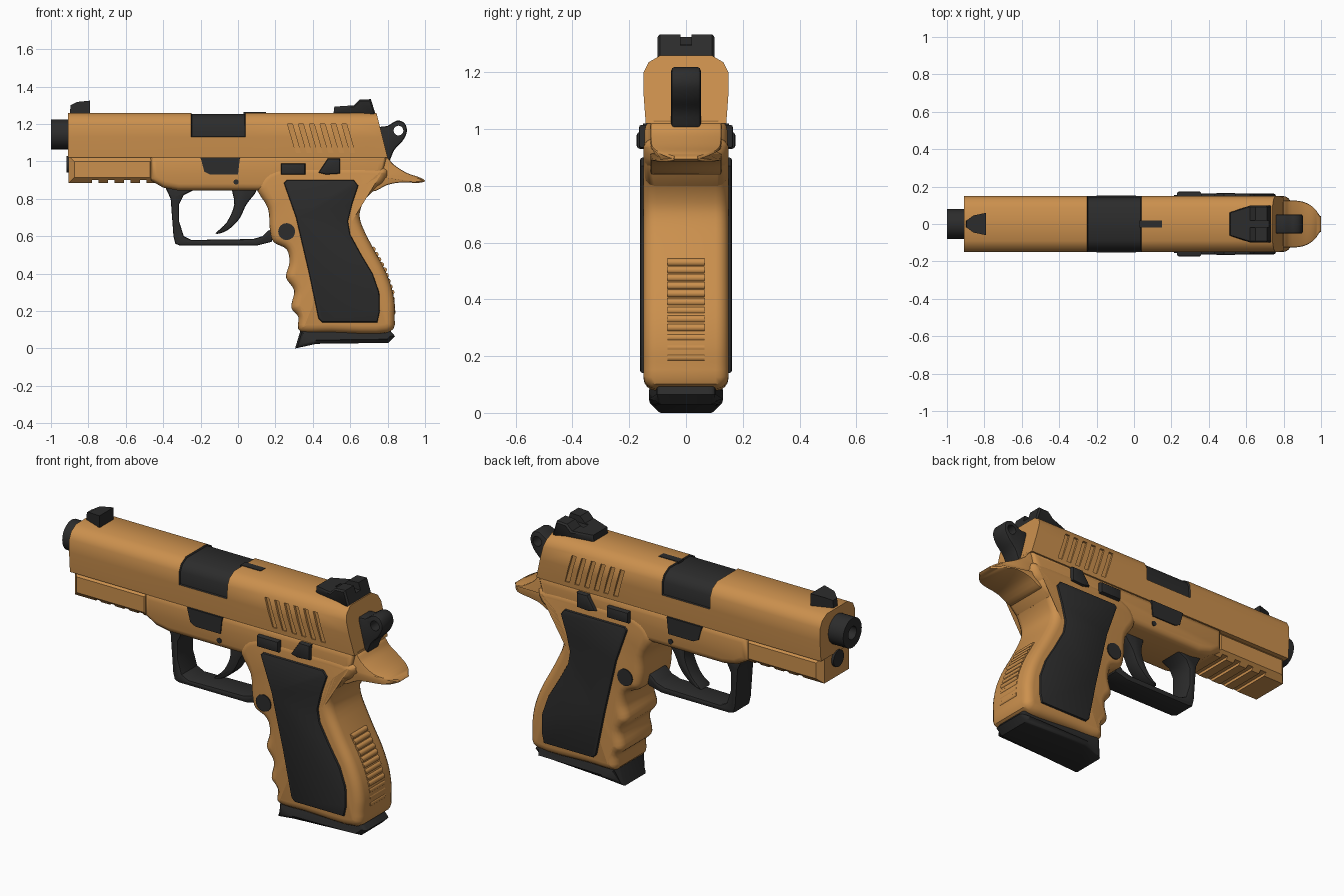
import bpy, bmesh, math
from mathutils import Matrix, Vector

if "Cube" in bpy.data.objects:
    bpy.data.objects.remove(bpy.data.objects["Cube"], do_unlink=True)


def material(name, rgb):
    m = bpy.data.materials.new(name)
    m.use_nodes = True
    m.diffuse_color = (*rgb, 1)
    m.node_tree.nodes["Principled BSDF"].inputs["Base Color"].default_value = (*rgb, 1)
    return m


TAN = material("tan", (0.60, 0.28, 0.075))
DARK = material("charcoal", (0.025, 0.025, 0.025))
parts = []


def finish(name, bm, *mats):
    bmesh.ops.recalc_face_normals(bm, faces=bm.faces[:])
    mesh = bpy.data.meshes.new(name)
    bm.to_mesh(mesh)
    bm.free()
    for m in mats:
        mesh.materials.append(m)
    obj = bpy.data.objects.new(name, mesh)
    bpy.context.collection.objects.link(obj)
    parts.append(obj)
    return obj


def smooth(pts, n=4):
    """Closed Catmull-Rom curve through the points."""
    p = [Vector(q) for q in pts]
    out = []
    for i in range(len(p)):
        a, b, c, d = (p[(i + k - 1) % len(p)] for k in range(4))
        for s in range(n):
            t = s / n
            out.append(0.5 * (2 * b + (c - a) * t + (2 * a - 5 * b + 4 * c - d) * t * t
                              + (3 * b - a - 3 * c + d) * t ** 3))
    return out


def plate(name, pts, half, mat, bevel=0.0, seg=3, y=0.0, width=None):
    """Side outline (x, z) extruded across y, with rounded rims and optional width rule."""
    bm = bmesh.new()
    face = bm.faces.new([bm.verts.new((p[0], -half, p[1])) for p in pts])
    ext = bmesh.ops.extrude_face_region(bm, geom=[face])["geom"]
    for v in ext:
        if isinstance(v, bmesh.types.BMVert):
            v.co.y = half
    bmesh.ops.recalc_face_normals(bm, faces=bm.faces[:])
    if bevel:
        rims = [e for e in bm.edges if abs(e.verts[0].co.y - e.verts[1].co.y) < 1e-5]
        bmesh.ops.bevel(bm, geom=rims, offset=bevel, offset_type='OFFSET', segments=seg,
                        profile=0.5, affect='EDGES', clamp_overlap=False)
    for v in bm.verts:
        v.co.y = v.co.y * (width(v.co) if width else 1) + y
    return finish(name, bm, mat)


def rod(name, center, r, half, axis, mat):
    bm = bmesh.new()
    turn = Matrix.Rotation(math.pi / 2, 4, 'Y' if axis == 'X' else 'X')
    bmesh.ops.create_cone(bm, cap_ends=True, segments=28, radius1=r, radius2=r, depth=2 * half,
                          matrix=Matrix.Translation(center) @ turn)
    return finish(name, bm, mat)


def cut(obj, cutter):
    mod = obj.modifiers.new("cut", 'BOOLEAN')
    mod.operation, mod.object, mod.solver = 'DIFFERENCE', cutter, 'EXACT'
    bpy.context.view_layer.objects.active = obj
    bpy.ops.object.modifier_apply(modifier=mod.name)
    parts.remove(cutter)
    bpy.data.objects.remove(cutter, do_unlink=True)


def box(x0, x1, z0, z1):
    return [(x0, z0), (x1, z0), (x1, z1), (x0, z1)]


# Slide: cross-section swept along x, slanted at the rear, dark recessed port
side = [(0.142, 1.02), (0.15, 1.13), (0.149, 1.2), (0.132, 1.235), (0.09, 1.26)]
section = side + [(-y, z) for y, z in reversed(side)]
bm = bmesh.new()
rings = []
for x in (-0.91, -0.25, 0.04, 0.8):
    rings.append([bm.verts.new((x - (0.25 * (z - 1.02) if x > 0.5 else 0), y, z))
                  for y, z in section])
for a, b in zip(rings, rings[1:]):
    for i in range(len(a)):
        j = (i + 1) % len(a)
        bm.faces.new((a[i], a[j], b[j], b[i]))
bm.faces.new(rings[0])
bm.faces.new(rings[-1])
bmesh.ops.recalc_face_normals(bm, faces=bm.faces[:])
port = [f for f in bm.faces if -0.2 < f.calc_center_median().x < 0
        and f.calc_center_median().z > 1.13 and len(f.verts) == 4]
for f in port:
    f.material_index = 1
bmesh.ops.inset_region(bm, faces=port, thickness=0.004, depth=-0.008)
slide = finish("slide", bm, TAN, DARK)

# Slanted grip grooves on both sides of the slide
for s in (-1, 1):
    for i in range(6):
        x = 0.265 + i * 0.058
        groove = [(x, 1.2), (x + 0.026, 1.2), (x + 0.071, 1.045), (x + 0.045, 1.045)]
        cut(slide, plate("groove_cutter", groove, 0.1, TAN, y=s * 0.238))
plate("extractor_notch", box(0.03, 0.15, 1.25, 1.263), 0.02, DARK)

# Barrel and recoil rod
barrel = rod("barrel", (-0.94, 0, 1.145), 0.08, 0.06, 'X', DARK)
cut(barrel, rod("bore_cutter", (-1.0, 0, 1.145), 0.035, 0.05, 'X', DARK))
rod("recoil_rod", (-0.9, 0, 0.985), 0.045, 0.018, 'X', DARK)

# Frame: front rail with slots, then the middle
rail = plate("front_rail", box(-0.905, -0.44, 0.885, 1.03), 0.135, TAN, 0.03, 1)
for i in range(4):
    x = -0.78 + i * 0.085
    cut(rail, plate("slot_cutter", box(x, x + 0.035, 0.87, 0.9), 0.2, TAN))
plate("frame", [(-0.47, 1.03), (-0.47, 0.9), (-0.4, 0.86), (-0.32, 0.845), (0.12, 0.845),
                (0.25, 0.8), (0.68, 0.8), (0.76, 0.88), (0.8, 1.03)],
      0.146, TAN, 0.035, 3)

# Grip with finger waves
plate("grip", smooth([(0.1, 0.87), (0.16, 0.75), (0.17, 0.64), (0.19, 0.57), (0.26, 0.53),
                      (0.275, 0.46), (0.257, 0.38), (0.3, 0.31), (0.285, 0.22), (0.322, 0.17),
                      (0.335, 0.09), (0.5, 0.085), (0.8, 0.085), (0.838, 0.18), (0.828, 0.3),
                      (0.785, 0.42), (0.715, 0.55), (0.655, 0.68), (0.66, 0.76), (0.71, 0.84),
                      (0.78, 0.89), (0.78, 0.97), (0.5, 0.98), (0.2, 0.97)]),
      0.15, TAN, 0.045, 4)

# Tail sweeping back over the hand, rounded in plan
plate("beavertail", smooth([(0.7, 1.02), (0.79, 1.025), (0.83, 0.985), (0.9, 0.94), (0.97, 0.915),
                            (1.0, 0.895), (0.96, 0.885), (0.88, 0.888), (0.8, 0.875),
                            (0.72, 0.84), (0.68, 0.9)]),
      0.125, TAN, 0.008, 2,
      width=lambda c: math.sqrt(max(0.12, 1 - (max(0, c.x - 0.86) / 0.14) ** 2)))

# Ribs down the back strap
back = [Vector(p) for p in ((0.722, 0.53), (0.782, 0.42), (0.822, 0.3), (0.831, 0.16))]
for i in range(12):
    k, t = divmod(i / 4, 1)
    p = back[int(k)].lerp(back[int(k) + 1], t)
    rod("back_rib", (p.x, 0, p.y), 0.014, 0.065, 'Y', TAN)

# Grip panels, base and button
plate("grip_panels", [(0.245, 0.885), (0.26, 0.9), (0.62, 0.9), (0.643, 0.87), (0.61, 0.77),
                      (0.588, 0.68), (0.6, 0.61), (0.66, 0.5), (0.72, 0.4), (0.755, 0.3),
                      (0.758, 0.2), (0.745, 0.14), (0.45, 0.14), (0.43, 0.16), (0.38, 0.4),
                      (0.31, 0.7)], 0.162, DARK, 0.01, 2)
plate("magazine_base", [(0.305, 0.0), (0.335, 0.1), (0.81, 0.1), (0.84, 0.065), (0.805, 0.03),
                        (0.42, 0.025)], 0.13, DARK, 0.02, 3,
      width=lambda c: 0.8 if c.x < 0.34 or c.x > 0.8 else 1)
rod("magazine_button", (0.26, 0, 0.625), 0.045, 0.155, 'Y', DARK)

# Trigger and guard
plate("trigger_guard", [(-0.39, 0.865), (-0.36, 0.8), (-0.345, 0.6), (-0.335, 0.56), (-0.31, 0.55),
                        (0.1, 0.55), (0.18, 0.57), (0.2, 0.64), (0.16, 0.63), (0.13, 0.6),
                        (0.08, 0.585), (-0.25, 0.58), (-0.29, 0.6), (-0.315, 0.68),
                        (-0.315, 0.77), (-0.29, 0.82), (-0.23, 0.85), (-0.23, 0.865)],
      0.07, DARK, 0.01, 2)
plate("trigger", smooth([(-0.03, 0.87), (-0.02, 0.77), (-0.06, 0.675), (-0.12, 0.615),
                         (-0.06, 0.63), (0.005, 0.69), (0.045, 0.77), (0.1, 0.85), (0.05, 0.9)]),
      0.042, DARK, 0.01, 2)

# Side controls, showing on both sides
plate("takedown_plate", [(-0.2, 1.02), (-0.18, 0.945), (-0.15, 0.93), (0.0, 0.93), (0.01, 1.02)],
      0.152, DARK)
plate("slide_stop", box(0.23, 0.36, 0.93, 0.99), 0.174, DARK, 0.012, 2)
plate("safety_lever", [(0.43, 0.94), (0.47, 0.93), (0.545, 0.935), (0.545, 1.015), (0.48, 1.015)],
      0.166, DARK, 0.01, 2)
rod("trigger_pin", (-0.01, 0, 0.89), 0.014, 0.15, 'Y', DARK)

# Hammer with a round hole
hammer = plate("hammer", smooth([(0.75, 1.17), (0.8, 1.19), (0.85, 1.218), (0.89, 1.205),
                                 (0.903, 1.16), (0.88, 1.11), (0.835, 1.06), (0.8, 0.99),
                                 (0.75, 1.02)]), 0.052, DARK, 0.012, 2)
cut(hammer, rod("hole_cutter", (0.858, 0, 1.165), 0.026, 0.2, 'Y', DARK))

# Sights
plate("front_sight", [(-0.9, 1.25), (-0.895, 1.3), (-0.86, 1.318), (-0.79, 1.325), (-0.79, 1.25)],
      0.06, DARK, width=lambda c: 0.3 if c.x < -0.88 else 0.75 if c.x < -0.85 else 1)
rear = plate("rear_sight", [(0.51, 1.25), (0.515, 1.293), (0.62, 1.3), (0.65, 1.33), (0.71, 1.333),
                            (0.74, 1.24)], 0.1, DARK, 0.008, 1,
             width=lambda c: 0.65 if c.x < 0.55 else 1)
cut(rear, plate("notch_cutter", box(0.6, 0.8, 1.295, 1.4), 0.02, DARK))

# Smooth shading with kept edges
bpy.ops.object.select_all(action='DESELECT')
for obj in parts:
    obj.select_set(True)
bpy.context.view_layer.objects.active = slide
bpy.ops.object.shade_smooth_by_angle(angle=math.radians(35))
